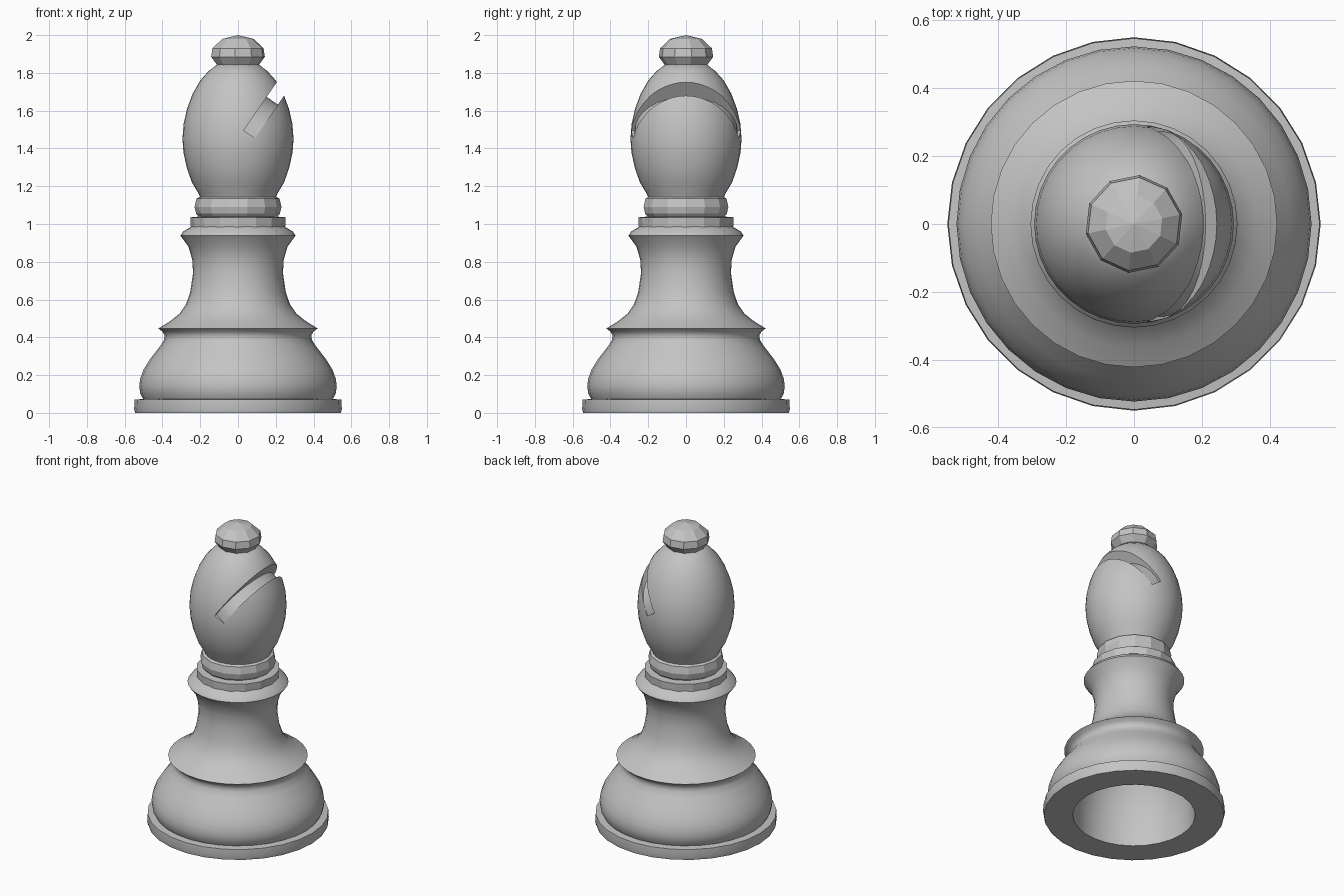
import bpy, bmesh, math
from mathutils import Vector

cube = bpy.data.objects.get("Cube")
if cube:
    bpy.data.objects.remove(cube, do_unlink=True)

grey = bpy.data.materials.new("plain grey")
grey.use_nodes = True
colour = (0.55, 0.55, 0.55, 1)
grey.diffuse_color = colour
grey.node_tree.nodes["Principled BSDF"].inputs["Base Color"].default_value = colour


def add_object(name, bm):
    mesh = bpy.data.meshes.new(name)
    bm.to_mesh(mesh)
    bm.free()
    mesh.materials.append(grey)
    obj = bpy.data.objects.new(name, mesh)
    bpy.context.collection.objects.link(obj)
    return obj


def select(obj):
    bpy.ops.object.select_all(action="DESELECT")
    obj.select_set(True)
    bpy.context.view_layer.objects.active = obj


def smooth(obj, degrees=35):
    select(obj)
    bpy.ops.object.shade_smooth_by_angle(angle=math.radians(degrees))


def lathe(name, profile, sides, turn=0.0):
    """Spin (radius, height) points, listed upward along the outside, about z."""
    bm = bmesh.new()
    rings = []
    for r, z in profile:
        angles = [turn + math.tau * i / sides for i in range(sides)]
        rings.append([bm.verts.new((r * math.cos(a), r * math.sin(a), z)) for a in angles])
    for low, high in zip(rings, rings[1:]):
        for i in range(sides):
            j = (i + 1) % sides
            bm.faces.new((low[i], low[j], high[j], high[i]))
    bmesh.ops.remove_doubles(bm, verts=bm.verts, dist=0.0001)
    return add_object(name, bm)


# Foot ring with the hollow inside, starting at the top of the hollow
foot = lathe("foot", [(0, 0.62), (0.12, 0.6), (0.2, 0.54), (0.27, 0.44), (0.34, 0.3),
                      (0.365, 0.15), (0.37, 0), (0.545, 0), (0.55, 0.02),
                      (0.547, 0.07), (0.49, 0.075)], 28)
smooth(foot)

# Rounded bowl and the waist under the skirt
bowl = lathe("bowl", [(0.5, 0.07), (0.517, 0.1), (0.523, 0.14), (0.518, 0.18),
                      (0.5, 0.23), (0.462, 0.29), (0.415, 0.35), (0.392, 0.385),
                      (0.388, 0.41), (0.4, 0.43), (0.422, 0.447)], 32)
smooth(bowl, 40)

# Flared skirt rising into the column and its lip
column = lathe("column", [(0.422, 0.447), (0.36, 0.485), (0.31, 0.525), (0.275, 0.575),
                          (0.253, 0.64), (0.238, 0.74), (0.242, 0.81), (0.262, 0.88),
                          (0.305, 0.938), (0.29, 0.96), (0.24, 0.99)], 32)
smooth(column)

# Faceted collars
lathe("lower_collar", [(0.2, 0.97), (0.25, 0.985), (0.253, 1.035), (0.2, 1.04)], 16)
lathe("upper_collar", [(0.2, 1.03), (0.222, 1.055), (0.23, 1.09),
                       (0.22, 1.135), (0.19, 1.15)], 14)

# Egg-shaped mitre
mitre = lathe("mitre", [(0, 1.14), (0.2, 1.14), (0.208, 1.16), (0.244, 1.22), (0.272, 1.3),
                        (0.289, 1.38), (0.294, 1.45), (0.288, 1.53), (0.27, 1.61),
                        (0.24, 1.69), (0.2, 1.76), (0.155, 1.81), (0.11, 1.845),
                        (0, 1.86)], 36)

# Slanted cutter with a curved floor, for the groove
start = Vector((0.06, 0, 1.475))
along = Vector((0.566, 0, 0.825)).normalized()
across = Vector((-along.z, 0, along.x))
outline = [(0.6, -0.5), (0, -0.5)]
for i in range(17):
    a = math.pi * i / 16
    outline.append((0.215 * math.sin(a), -0.272 * math.cos(a)))
outline += [(0, 0.5), (0.6, 0.5)]
bm = bmesh.new()
walls = [[bm.verts.new(start + along * t + Vector((0, y, 0)) + across * side)
          for t, y in outline] for side in (-0.036, 0.036)]
bm.faces.new(walls[0])
bm.faces.new(walls[1][::-1])
for i in range(len(outline)):
    j = (i + 1) % len(outline)
    bm.faces.new((walls[0][j], walls[0][i], walls[1][i], walls[1][j]))
bmesh.ops.recalc_face_normals(bm, faces=bm.faces)
cutter = add_object("groove_cutter", bm)
cutter.hide_render = True

select(mitre)
cut = mitre.modifiers.new("groove", "BOOLEAN")
cut.operation = "DIFFERENCE"
cut.solver = "EXACT"
cut.object = cutter
bpy.ops.object.modifier_apply(modifier=cut.name)
bpy.data.objects.remove(cutter, do_unlink=True)
smooth(mitre)

# Faceted finial
lathe("finial", [(0, 1.835), (0.11, 1.838), (0.145, 1.885), (0.138, 1.93),
                 (0.085, 1.98), (0, 2.0)], 10, 0.2)
